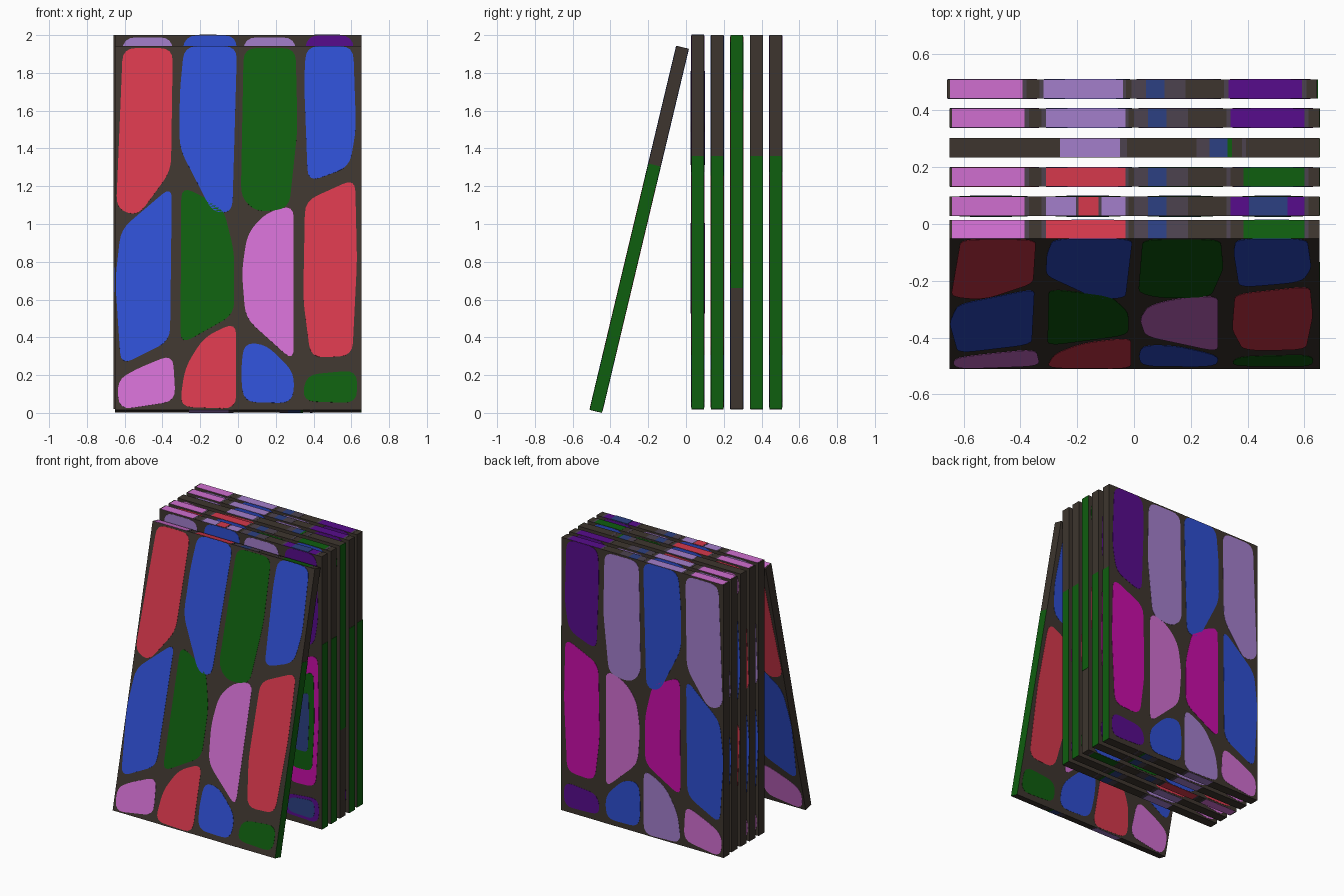
import bpy, bmesh, math
from mathutils import Vector, Matrix

if "Cube" in bpy.data.objects:
    bpy.data.objects.remove(bpy.data.objects["Cube"])

W, T, H = 0.65, 0.067, 1.98          # half width, thickness, height of a panel


def lin(c):
    c /= 255
    return c / 12.92 if c <= 0.04045 else ((c + 0.055) / 1.055) ** 2.4


PALETTE = [("dark_frame", 61, 53, 46), ("red", 214, 56, 76), ("blue", 46, 78, 208),
           ("green", 15, 94, 15), ("orchid", 208, 110, 208), ("lavender", 163, 126, 203),
           ("purple", 87, 12, 140), ("magenta", 200, 13, 168),
           ("deep_blue", 44, 64, 130), ("slate", 76, 66, 78)]
MATS = []
for name, *rgb in PALETTE:
    m = bpy.data.materials.new(name)
    m.diffuse_color = [lin(c) for c in rgb] + [1]
    m.use_nodes = True
    m.node_tree.nodes["Principled BSDF"].inputs["Base Color"].default_value = m.diffuse_color
    MATS.append(m)
DARK, RED, BLUE, GREEN, ORCHID, LAV, PURPLE, MAGENTA, DEEP, SLATE = range(10)

# glass pane outlines, three rows of four panes (x, z as seen from the front)
TOP_ROW = [
    [(-.61, 1.93), (-.345, 1.93), (-.355, 1.28), (-.53, 1.04), (-.645, 1.08)],
    [(-.285, 1.94), (-.005, 1.94), (-.03, 1.06), (-.135, 1.06), (-.31, 1.4), (-.308, 1.7)],
    [(.03, 1.93), (.305, 1.93), (.315, 1.5), (.27, 1.08), (.1, 1.06), (.015, 1.14)],
    [(.36, 1.94), (.61, 1.94), (.625, 1.5), (.59, 1.3), (.37, 1.22), (.35, 1.75)]]
MID_ROW = [
    [(-.35, 1.2), (-.36, .38), (-.62, .25), (-.65, .7), (-.62, .97)],
    [(-.3, 1.2), (-.08, 1.09), (-.02, .85), (-.02, .52), (-.305, .36)],
    [(.295, 1.1), (.295, .27), (.04, .5), (.02, .75), (.05, .95), (.15, 1.06)],
    [(.62, 1.24), (.63, .8), (.605, .3), (.385, .29), (.345, .6), (.355, 1.12)]]
LOW_ROW = [
    [(-.345, .31), (-.33, .06), (-.63, .015), (-.64, .17), (-.54, .23)],
    [(-.01, .48), (-.01, .02), (-.31, .03), (-.28, .24), (-.18, .4)],
    [(.03, .37), (.15, .36), (.3, .21), (.29, .05), (.03, .055), (.015, .2)],
    [(.63, .225), (.63, .05), (.34, .06), (.36, .2)]]

WARM = [RED, BLUE, GREEN, BLUE, BLUE, GREEN, ORCHID, RED, ORCHID, RED, BLUE, GREEN]
COOL = [LAV, BLUE, LAV, PURPLE, BLUE, MAGENTA, ORCHID, MAGENTA, ORCHID, LAV, BLUE, PURPLE]


def fillet(pts, r=0.07, steps=4):
    """Round every corner of a closed outline."""
    out, n = [], len(pts)
    for i, p in enumerate(pts):
        ends = []
        for q in (pts[i - 1], pts[(i + 1) % n]):
            d = q - p
            ends.append(p + d.normalized() * min(r, d.length * 0.45))
        a, b = ends
        for k in range(steps + 1):
            t = k / steps
            out.append(a * (1 - t) ** 2 + p * 2 * t * (1 - t) + b * t * t)
    return out


def prism(bm, outline, proud, mat):
    """Pane running through the panel, standing slightly proud on both sides."""
    front = [bm.verts.new((p.x, -proud, p.y)) for p in outline]
    back = [bm.verts.new((p.x, T + proud, p.y)) for p in outline]
    n = len(outline)
    faces = [bm.faces.new(front), bm.faces.new(back[::-1])]
    faces += [bm.faces.new((front[i], back[i], back[(i + 1) % n], front[(i + 1) % n]))
              for i in range(n)]
    for f in faces:
        f.material_index = mat


def box(bm, x0, x1, z0, z1, mat, inset=0.0):
    outline = [Vector(p) for p in ((x0, z0), (x1, z0), (x1, z1), (x0, z1))]
    prism(bm, outline, -inset, mat)


def finish(bm, name, matrix):
    bmesh.ops.recalc_face_normals(bm, faces=bm.faces)
    me = bpy.data.meshes.new(name)
    bm.to_mesh(me)
    bm.free()
    for m in MATS:
        me.materials.append(m)
    ob = bpy.data.objects.new(name, me)
    ob.matrix_world = matrix
    bpy.context.collection.objects.link(ob)


def panel(name, matrix, colours, nested=False):
    # dark slab
    bm = bmesh.new()
    box(bm, -W, W + 0.003, 0, H, DARK)
    finish(bm, name + "_frame", matrix)

    # coloured panes, optionally with rings of other colours inside
    bm = bmesh.new()
    for i, cell in enumerate(TOP_ROW + MID_ROW + LOW_ROW):
        pts = fillet([Vector((x, (z - 0.015) / 0.973)) for x, z in cell])
        prism(bm, pts, 0.0015, colours[i])
        if nested:
            mid = sum(pts, Vector((0, 0))) / len(pts)
            rings = [(0.75, GREEN if i < 8 else DEEP)] + ([(0.45, DEEP)] if i < 8 else [])
            for k, (s, c) in enumerate(rings):
                prism(bm, [mid + (p - mid) * s for p in pts], 0.003 + k * 0.0015, c)
    finish(bm, name + "_panes", matrix)

    # colour bands along the top, bottom and right edges
    warm = colours is WARM
    upper = [(-.64, -.385, ORCHID), (-.385, -.37, SLATE), (-.325, -.31, SLATE),
             (-.31, -.03, RED if warm else LAV), (-.03, -.02, SLATE), (0, .05, SLATE),
             (.05, .115, DEEP), (.115, .19, SLATE), (.325, .34, SLATE),
             (.385 if warm else .34, .6, GREEN if warm else PURPLE), (.6, .615, SLATE)]
    if nested:
        upper += [(-.205, -.115, SLATE), (-.195, -.125, RED), (.405, .54, DEEP)]
    lower = [(-.26, -.05, LAV), (-.05, -.025, SLATE), (.22, .265, SLATE),
             (.265, .33, DEEP), (.33, .345, GREEN), (.38, .395, SLATE)]
    bm = bmesh.new()
    for k, (a, b, c) in enumerate(upper):
        box(bm, a, b, H - 0.004, H + 0.001 + (0.001 * (k - 10) if k > 10 else 0), c, 0.0005)
    for a, b, c in lower:
        box(bm, a, b, -0.001, 0.004, c, 0.0005)
    box(bm, W - 0.001, W + 0.005, 0, 1.34, GREEN, 0.0003)
    finish(bm, name + "_edge_bands", matrix)


def upright(y, x=0.0):
    return Matrix.Translation((x, y, 0.02))


# leaning front panel
panel("leaning_panel",
      Matrix.Translation((0, -0.51, 0.0165)) @ Matrix.Rotation(math.radians(-13.4), 4, 'X'), WARM)
# five upright panels, the middle one turned upside down
panel("upright_panel_1", upright(0.029), COOL, nested=True)
panel("upright_panel_2", upright(0.132), WARM)
panel("upright_panel_3",
      Matrix.Translation((0, 0.302, 2.0)) @ Matrix.Rotation(math.pi, 4, 'X'), WARM)
panel("upright_panel_4", upright(0.34), COOL)
panel("upright_panel_5", upright(0.442, -0.008), COOL)
